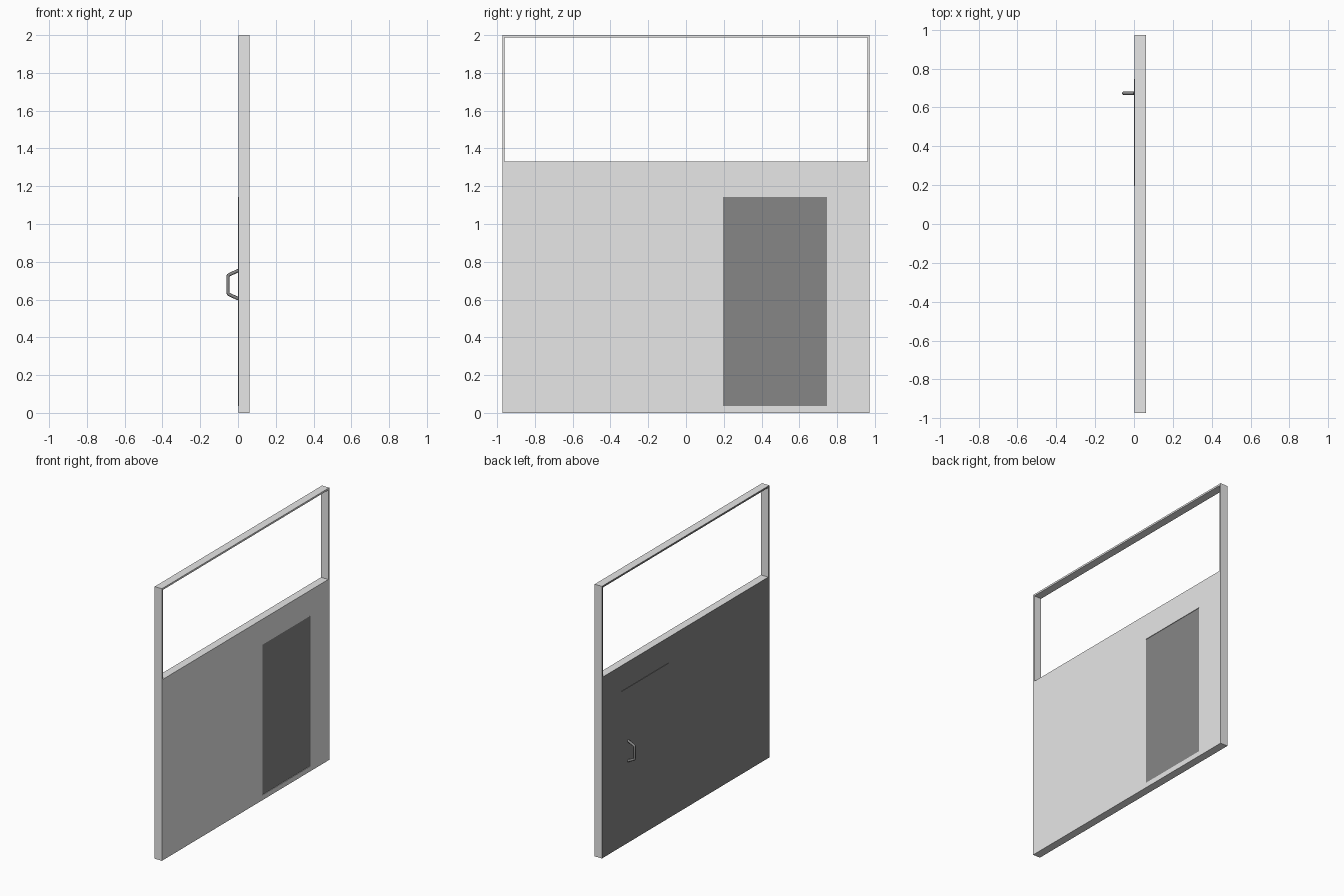
import bpy, bmesh
from mathutils import Vector

if "Cube" in bpy.data.objects:
    bpy.data.objects.remove(bpy.data.objects["Cube"])


def material(name, v):
    m = bpy.data.materials.new(name)
    m.diffuse_color = (v, v, v, 1)
    m.use_nodes = True
    m.node_tree.nodes["Principled BSDF"].inputs["Base Color"].default_value = m.diffuse_color
    return m


LIGHT = material("light grey", 0.8)
DARK = material("dark grey", 0.24)
X0, X1 = 0.003, 0.062


def add_object(name, bm, mats):
    me = bpy.data.meshes.new(name)
    bm.to_mesh(me)
    bm.free()
    ob = bpy.data.objects.new(name, me)
    bpy.context.collection.objects.link(ob)
    for m in mats:
        me.materials.append(m)
    return ob


# Wall panel: grid of cells with a window and a door opening, extruded
ys = [-0.972, -0.96, 0.196, 0.747, 0.96, 0.972]
zs = [0, 0.037, 1.142, 1.33, 1.987, 2.0]
holes = {(2, 1)} | {(i, 3) for i in (1, 2, 3)}
bm = bmesh.new()
grid = [[bm.verts.new((X0, y, z)) for z in zs] for y in ys]
for i in range(5):
    for j in range(5):
        if (i, j) not in holes:
            bm.faces.new((grid[i][j], grid[i][j + 1], grid[i + 1][j + 1], grid[i + 1][j]))
ext = bmesh.ops.extrude_face_region(bm, geom=bm.faces[:], use_keep_orig=True)
bmesh.ops.translate(bm, vec=(X1 - X0, 0, 0),
                    verts=[g for g in ext["geom"] if isinstance(g, bmesh.types.BMVert)])
bmesh.ops.recalc_face_normals(bm, faces=bm.faces[:])
# The side with the handle is dark
for f in bm.faces:
    f.material_index = 1 if f.normal.x < -0.5 else 0
add_object("wall_panel", bm, [LIGHT, DARK])

# Door leaf, slightly proud on the handle side and recessed on the other
bm = bmesh.new()
bmesh.ops.create_cube(bm, size=1)
lo, hi = Vector((0, 0.196, 0.037)), Vector((X1 - 0.004, 0.747, 1.142))
for v in bm.verts:
    v.co = (lo + hi) / 2 + v.co * (hi - lo)
add_object("door", bm, [DARK])

# Door handle: bent round rod
path = [(0.002, 0.754), (-0.045, 0.732), (-0.051, 0.728), (-0.053, 0.72),
        (-0.053, 0.638), (-0.051, 0.630), (-0.045, 0.626), (0.002, 0.604)]
cu = bpy.data.curves.new("door_handle", "CURVE")
cu.dimensions = "3D"
cu.bevel_depth = 0.009
cu.bevel_resolution = 2
cu.use_fill_caps = True
sp = cu.splines.new("POLY")
sp.points.add(len(path) - 1)
for p, (x, z) in zip(sp.points, path):
    p.co = (x, 0.673, z, 1)
sp.use_smooth = True
cu.materials.append(DARK)
handle = bpy.data.objects.new("door_handle", cu)
bpy.context.collection.objects.link(handle)
